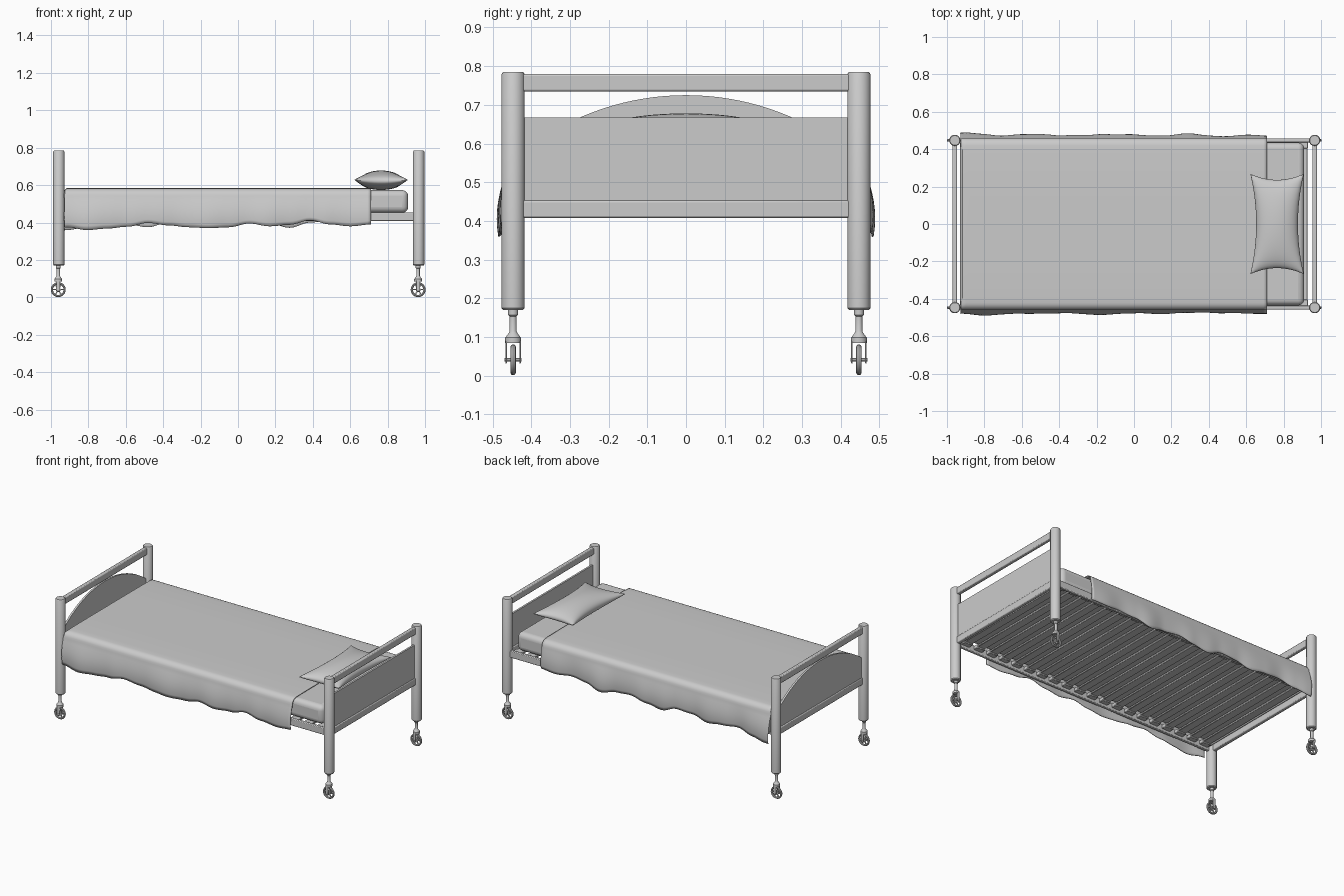
import bpy, bmesh, math
from mathutils import Vector

cube = bpy.data.objects.get("Cube")
if cube:
    bpy.data.objects.remove(cube, do_unlink=True)

GREY = (0.6, 0.6, 0.6, 1)
mat = bpy.data.materials.new("light grey")
mat.use_nodes = True
mat.diffuse_color = GREY
mat.node_tree.nodes["Principled BSDF"].inputs["Base Color"].default_value = GREY
made = []


def add(name, verts, faces):
    mesh = bpy.data.meshes.new(name)
    mesh.from_pydata(verts, [], faces)
    bm = bmesh.new()
    bm.from_mesh(mesh)
    bmesh.ops.remove_doubles(bm, verts=bm.verts, dist=0.0001)
    bmesh.ops.recalc_face_normals(bm, faces=bm.faces)
    bm.to_mesh(mesh)
    bm.free()
    ob = bpy.data.objects.new(name, mesh)
    bpy.context.collection.objects.link(ob)
    mesh.materials.append(mat)
    made.append(ob)
    return ob


def box(name, lo, hi, bevel=0.0, segments=2):
    verts = [(x, y, z) for x in (lo[0], hi[0]) for y in (lo[1], hi[1]) for z in (lo[2], hi[2])]
    faces = [(0, 1, 3, 2), (4, 6, 7, 5), (0, 4, 5, 1), (2, 3, 7, 6), (0, 2, 6, 4), (1, 5, 7, 3)]
    ob = add(name, verts, faces)
    if bevel:
        mod = ob.modifiers.new("Bevel", 'BEVEL')
        mod.width, mod.segments = bevel, segments
    return ob


def lathe(name, profile, centre, axis='Z', sides=20, closed=False):
    """Revolve (radius, height) points; a closed profile makes a ring, an open one is capped."""
    verts, n = [], len(profile)
    for r, h in profile:
        for i in range(sides):
            a = math.tau * i / sides
            p = (r * math.cos(a), r * math.sin(a), h)
            if axis == 'Y':
                p = (p[0], p[2], p[1])
            verts.append(Vector(p) + Vector(centre))
    faces = []
    for k in range(n if closed else n - 1):
        a, b = k * sides, (k + 1) % n * sides
        for i in range(sides):
            j = (i + 1) % sides
            faces.append((a + i, a + j, b + j, b + i))
    if not closed:
        faces += [tuple(range(sides)), tuple(range((n - 1) * sides, n * sides))]
    return add(name, verts, faces)


def grid_faces(rows, cols, start=0):
    return [(start + r * cols + c, start + (r + 1) * cols + c,
             start + (r + 1) * cols + c + 1, start + r * cols + c + 1)
            for r in range(rows - 1) for c in range(cols - 1)]


def plate(name, outline, x, thick):
    """Flat board in the yz plane."""
    n = len(outline)
    verts = [(x + s * thick / 2, y, z) for s in (-1, 1) for y, z in outline]
    faces = [tuple(range(n)), tuple(range(n, 2 * n))]
    faces += [(i, (i + 1) % n, n + (i + 1) % n, n + i) for i in range(n)]
    return add(name, verts, faces)


FOOT, HEAD, SIDE = -0.958, 0.966, 0.447

# posts and casters
for end, px in (("foot", FOOT), ("head", HEAD)):
    for side, py in (("right", -SIDE), ("left", SIDE)):
        tag = f"{end}_{side}"
        lathe(f"{tag}_post", [(0.026, 0.17), (0.03, 0.175), (0.03, 0.779), (0.026, 0.785)], (px, py, 0))
        wx = px - 0.003
        lathe(f"{tag}_caster_stem", [(0.013, 0.175), (0.013, 0.157), (0.009, 0.153), (0.009, 0.115),
                                     (0.013, 0.108), (0.021, 0.098), (0.021, 0.084)], (wx, py, 0), sides=14)
        ring = [(0.034 + 0.006 * math.cos(a), 0.007 * math.sin(a))
                for a in (math.tau * i / 8 for i in range(8))]
        lathe(f"{tag}_wheel", ring, (wx, py, 0.041), 'Y', 24, True)
        lathe(f"{tag}_hub", [(0.013, -0.005), (0.013, 0.005)], (wx, py, 0.041), 'Y', 14)
        lathe(f"{tag}_axle", [(0.005, -0.022), (0.005, 0.022)], (wx, py, 0.041), 'Y', 10)
        for s in (-1, 1):
            y = py + s * 0.018
            box(f"{tag}_fork", (wx - 0.01, y - 0.002, 0.032), (wx + 0.01, y + 0.002, 0.09), 0.001, 1)
        for k in range(3):
            spoke = box(f"{tag}_spoke", (-0.03, -0.003, -0.003), (0.03, 0.003, 0.003))
            spoke.location = (wx, py, 0.041)
            spoke.rotation_euler.y = k * math.pi / 3
    # cross rails
    for label, z0, z1 in (("top", 0.735, 0.78), ("bottom", 0.408, 0.453)):
        box(f"{end}_{label}_rail", (px - 0.012, -SIDE, z0), (px + 0.012, SIDE, z1), 0.005)

# head board and arched foot board
plate("head_board", [(-0.43, 0.44), (0.43, 0.44), (0.43, 0.667), (-0.43, 0.667)], HEAD, 0.012)
R = 0.683
arch = [(y, 0.725 - R + math.sqrt(R * R - y * y)) for y in (0.43 - 0.86 * i / 32 for i in range(33))]
plate("foot_board", [(-0.43, 0.44), (0.43, 0.44)] + arch, FOOT, 0.012)

# side rails
for side, s in (("right", -1), ("left", 1)):
    y = s * SIDE
    box(f"{side}_side_rail", (FOOT, y - 0.01, 0.408), (HEAD, y + 0.01, 0.453), 0.004)

# slats with their end holders
COUNT = 20
for i in range(COUNT):
    x = -0.89 + 1.79 * i / (COUNT - 1)
    box("slat", (x - 0.027, -0.435, 0.432), (x + 0.027, 0.435, 0.446), 0.003, 1)
    for s in (-1, 1):
        box("slat_holder", (x - 0.03, s * 0.422 - 0.018, 0.424), (x + 0.03, s * 0.422 + 0.018, 0.449), 0.003, 1)

# mattress
box("mattress", (-0.91, -0.435, 0.452), (0.91, 0.435, 0.573), 0.032, 5)

# blanket: cross-sections along the bed with wavy hanging hems
HEM_RIGHT = [.375, .36, .368, .378, .398, .385, .375, .37, .375, .395, .38, .388, .412, .39, .38, .39]
HEM_LEFT = [.36, .375, .4, .39, .375, .4, .405, .37, .385, .405, .395, .372, .4, .41, .4, .405]


def hem(table, t):
    f = min(max(t, 0), 0.9999) * (len(table) - 1)
    k = int(f)
    u = (1 - math.cos((f - k) * math.pi)) / 2
    return table[k] * (1 - u) + table[k + 1] * u


def half_section(t, s):
    bottom = hem(HEM_LEFT if s > 0 else HEM_RIGHT, t)
    pts = [(0.0, 0.582), (0.2, 0.582), (0.39, 0.581)]
    for i in range(6):
        a = math.pi / 2 * (1 - i / 5)
        pts.append((0.42 + 0.038 * math.cos(a), 0.541 + 0.038 * math.sin(a)))
    flare = 0.014 + (0.4 - bottom) * 0.3
    for i in range(1, 9):
        u = i / 8
        bulge = flare * math.sin(u * 2.2) + 0.004 * u * math.sin(t * 34 + s)
        pts.append((0.458 + bulge, 0.541 + (bottom - 0.541) * u))
    return [(s * y, z) for y, z in pts]


STEPS = 90
verts = []
sections = []
for i in range(STEPS + 1):
    t = i / STEPS
    sec = half_section(t, -1)[::-1] + half_section(t, 1)[1:]
    sections.append((-0.915 + 1.625 * t, sec))
# tucked foot end: rolled over then dropped straight down
first = sections[0][1]
sections.insert(0, (-0.924, [(y, min(z, 0.572)) for y, z in first]))
sections.insert(0, (-0.927, [(y, min(z, 0.555)) for y, z in first]))
sections.insert(0, (-0.925, [(y, min(z, 0.43)) for y, z in first]))
cols = len(first)
for x, sec in sections:
    verts += [(x, y, z) for y, z in sec]
blanket = add("blanket", verts, grid_faces(len(sections), cols))
mod = blanket.modifiers.new("Thickness", 'SOLIDIFY')
mod.thickness, mod.offset = 0.005, 0

# pillow: two puffed sheets with pinched edges
N = 25
verts, faces = [], []
for s in (-1, 1):
    faces += grid_faces(N, N, len(verts))
    for i in range(N):
        u = -math.cos(math.pi * i / (N - 1))
        for j in range(N):
            v = -math.cos(math.pi * j / (N - 1))
            puff = max((1 - u * u) * (1 - v * v), 0) ** 0.45
            x = 0.765 + 0.143 * u * (1 - 0.22 * (1 - v * v))
            y = 0.268 * v * (1 - 0.12 * (1 - u * u))
            verts.append((x, y, 0.62 + 0.008 * u * u * v * v + s * puff * (0.058 if s > 0 else 0.046)))
add("pillow", verts, faces)

# smooth shading with sharp edges kept
bpy.ops.object.select_all(action='DESELECT')
for ob in made:
    ob.select_set(True)
bpy.context.view_layer.objects.active = made[0]
bpy.ops.object.shade_smooth_by_angle(angle=math.radians(35))
